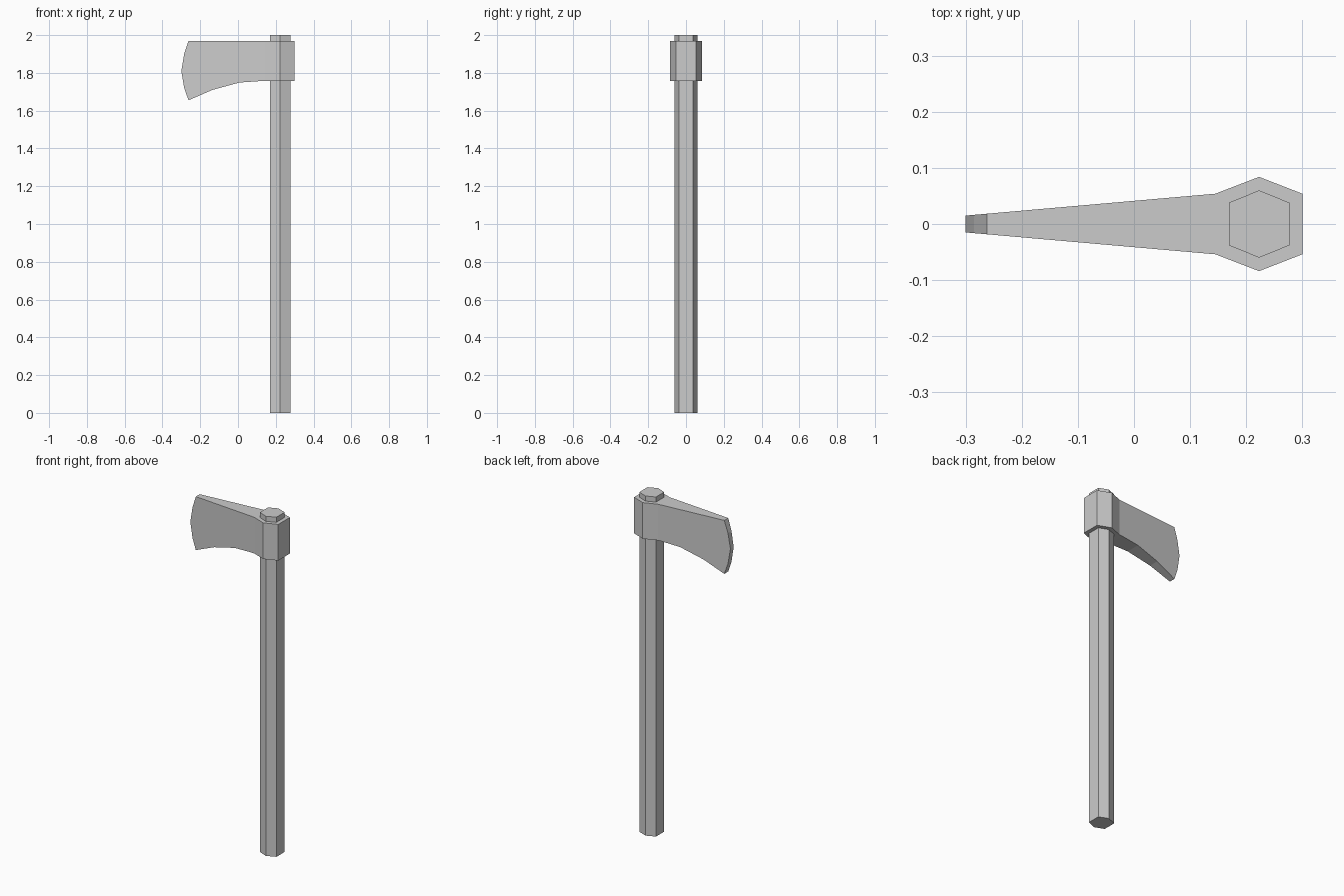
import bpy, bmesh

if "Cube" in bpy.data.objects:
    bpy.data.objects.remove(bpy.data.objects["Cube"])


def make_object(name, bm):
    bmesh.ops.remove_doubles(bm, verts=bm.verts, dist=1e-5)
    bmesh.ops.recalc_face_normals(bm, faces=bm.faces)
    mesh = bpy.data.meshes.new(name)
    bm.to_mesh(mesh)
    bm.free()
    obj = bpy.data.objects.new(name, mesh)
    bpy.context.collection.objects.link(obj)
    return obj


def loft(name, rings):
    """Skin a row of equal-length rings and cap both ends."""
    bm = bmesh.new()
    rows = [[bm.verts.new(p) for p in ring] for ring in rings]
    for a, b in zip(rows, rows[1:]):
        for i in range(len(a)):
            j = (i + 1) % len(a)
            bm.faces.new((a[i], a[j], b[j], b[i]))
    bm.faces.new(rows[0])
    bm.faces.new(rows[-1])
    return make_object(name, bm)


# Six-sided shaft
HX = 0.223
hexagon = [(0, -0.06), (0.054, -0.038), (0.054, 0.038),
           (0, 0.06), (-0.054, 0.038), (-0.054, -0.038)]
loft("handle", [[(HX + x, y, z) for x, y in hexagon] for z in (0, 2)])


# Axe head: stations from cutting edge to poll (x, bottom z, top z)
def blade_half(x):
    return 0.015 + (x + 0.3) * (0.054 - 0.015) / 0.445


TOP, BASE = 1.97, 1.757
blade = [(-0.30, 1.81, 1.811), (-0.285, 1.72, 1.90), (-0.262, 1.655, TOP),
         (-0.135, 1.71, TOP), (0.008, 1.749, TOP), (0.125, BASE, TOP), (0.145, BASE, TOP)]
stations = [(x, blade_half(x), b, t) for x, b, t in blade]
# Collar around the shaft
stations += [(HX, 0.084, BASE, TOP), (0.30, 0.054, BASE, TOP)]
loft("axe_head", [[(x, -h, b), (x, h, b), (x, h, t), (x, -h, t)]
                  for x, h, b, t in stations])
